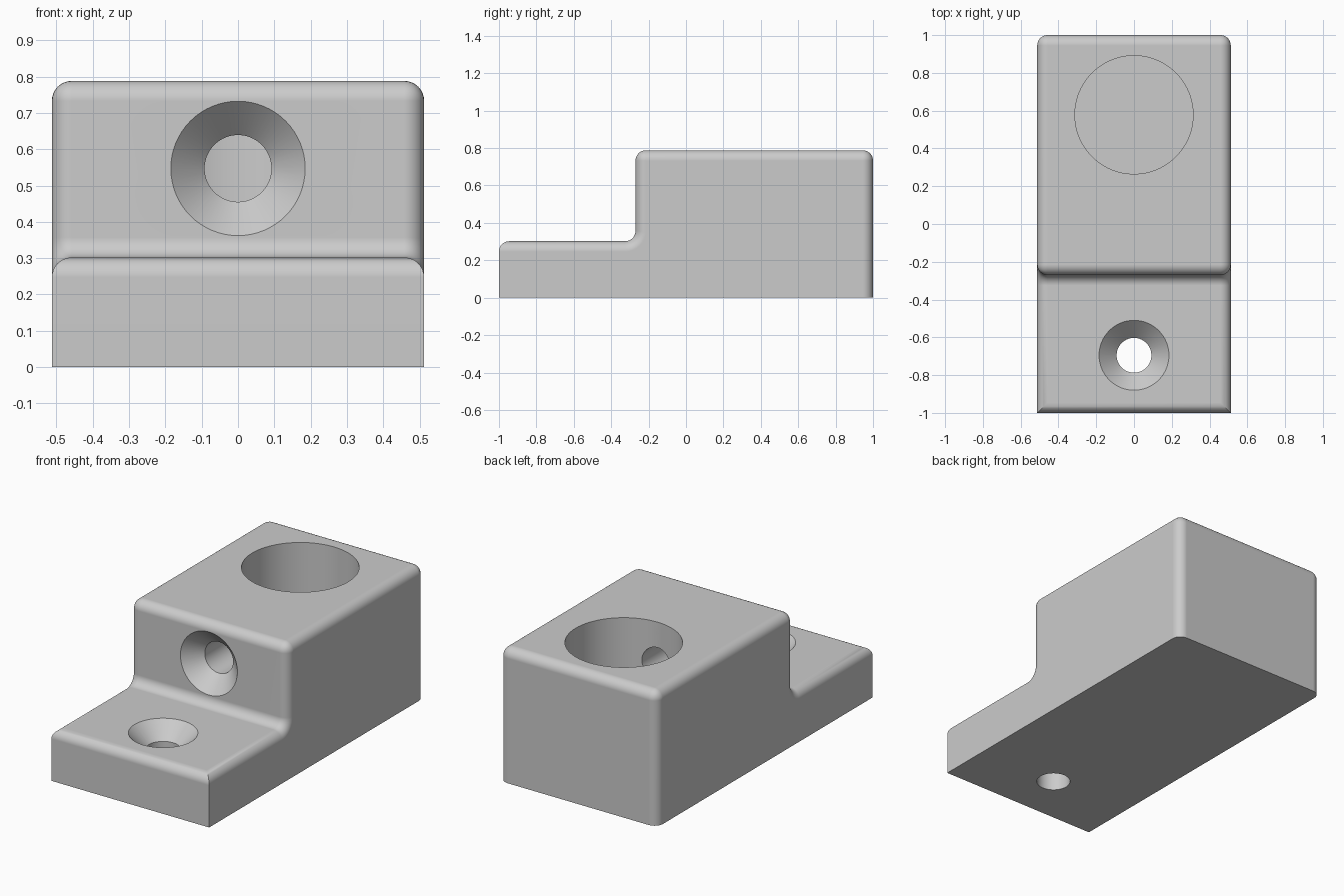
import bpy, bmesh, math
from mathutils import Matrix, Vector

cube = bpy.data.objects.get("Cube")
if cube:
    bpy.data.objects.remove(cube, do_unlink=True)

HALF_W, BASE_H, TOP_H, STEP_Y, R = 0.5125, 0.302, 0.788, -0.27, 0.055

grey = bpy.data.materials.new("plain grey")
grey.use_nodes = True
colour = (0.6, 0.6, 0.6, 1)
grey.diffuse_color = colour
grey.node_tree.nodes["Principled BSDF"].inputs["Base Color"].default_value = colour


def add_object(name, bm):
    bmesh.ops.recalc_face_normals(bm, faces=bm.faces[:])
    mesh = bpy.data.meshes.new(name)
    bm.to_mesh(mesh)
    bm.free()
    mesh.materials.append(grey)
    obj = bpy.data.objects.new(name, mesh)
    bpy.context.collection.objects.link(obj)
    return obj


# Stepped side profile with a filleted inner corner, extruded across x
fillet = []
for i in range(9):
    a = math.radians(-90 + 90 * i / 8)
    fillet.append((STEP_Y - R + R * math.cos(a), BASE_H + R + R * math.sin(a)))
profile = [(-1, 0), (-1, BASE_H), *fillet, (STEP_Y, TOP_H), (1, TOP_H), (1, 0)]
bm = bmesh.new()
side = bm.faces.new([bm.verts.new((-HALF_W, y, z)) for y, z in profile])
ext = bmesh.ops.extrude_face_region(bm, geom=[side])
bmesh.ops.translate(bm, vec=(2 * HALF_W, 0, 0),
                    verts=[g for g in ext["geom"] if isinstance(g, bmesh.types.BMVert)])
bmesh.ops.recalc_face_normals(bm, faces=bm.faces[:])


# Round everything but the bottom edges, the front corners and the fillet strips
def is_rounded(edge):
    a, b = (v.co for v in edge.verts)
    if max(a.z, b.z) < 0.01:
        return False
    if abs(a.x - b.x) > 0.1:
        return edge.calc_face_angle() > 1
    return min(a.z, b.z) > 0.01 or a.y > 0.9


bmesh.ops.bevel(bm, geom=[e for e in bm.edges if is_rounded(e)], offset=R,
                offset_type='OFFSET', segments=8, profile=0.5,
                affect='EDGES', clamp_overlap=False)
block = add_object("mounting_block", bm)


# Turned cutters: rings of (radius, depth) running along the given direction
def lathe(name, rings, origin, direction, sides=64):
    bm = bmesh.new()
    loops = []
    for r, d in rings:
        loops.append([bm.verts.new((r * math.cos(math.tau * i / sides),
                                    r * math.sin(math.tau * i / sides), d))
                      for i in range(sides)])
    for lo, hi in zip(loops, loops[1:]):
        for i in range(sides):
            j = (i + 1) % sides
            bm.faces.new((lo[i], lo[j], hi[j], hi[i]))
    bm.faces.new(loops[0])
    bm.faces.new(loops[-1])
    turn = Vector(direction).to_track_quat('Z', 'Y').to_matrix().to_4x4()
    bmesh.ops.transform(bm, matrix=Matrix.Translation(origin) @ turn, verts=bm.verts[:])
    obj = add_object(name, bm)
    obj.hide_render = True
    return obj


def countersunk(length):
    return [(0.205, -0.02), (0.092, 0.093), (0.092, length)]


cutters = [
    lathe("round_pocket_cutter", [(0.313, -0.1), (0.313, TOP_H - BASE_H)],
          (0, 0.578, TOP_H), (0, 0, -1), 96),
    lathe("base_screw_cutter", countersunk(0.5), (0, -0.695, BASE_H), (0, 0, -1)),
    lathe("front_screw_cutter", countersunk(0.8), (0, STEP_Y, 0.547), (0, 1, 0)),
]

# Cut the holes and shade
bpy.ops.object.select_all(action='DESELECT')
bpy.context.view_layer.objects.active = block
block.select_set(True)
for cutter in cutters:
    mod = block.modifiers.new(cutter.name, 'BOOLEAN')
    mod.operation = 'DIFFERENCE'
    mod.solver = 'EXACT'
    mod.object = cutter
    bpy.ops.object.modifier_apply(modifier=mod.name)
    bpy.data.objects.remove(cutter, do_unlink=True)
bpy.ops.object.shade_smooth_by_angle(angle=math.radians(30))
normals = block.modifiers.new("clean_normals", 'WEIGHTED_NORMAL')
normals.keep_sharp = True
